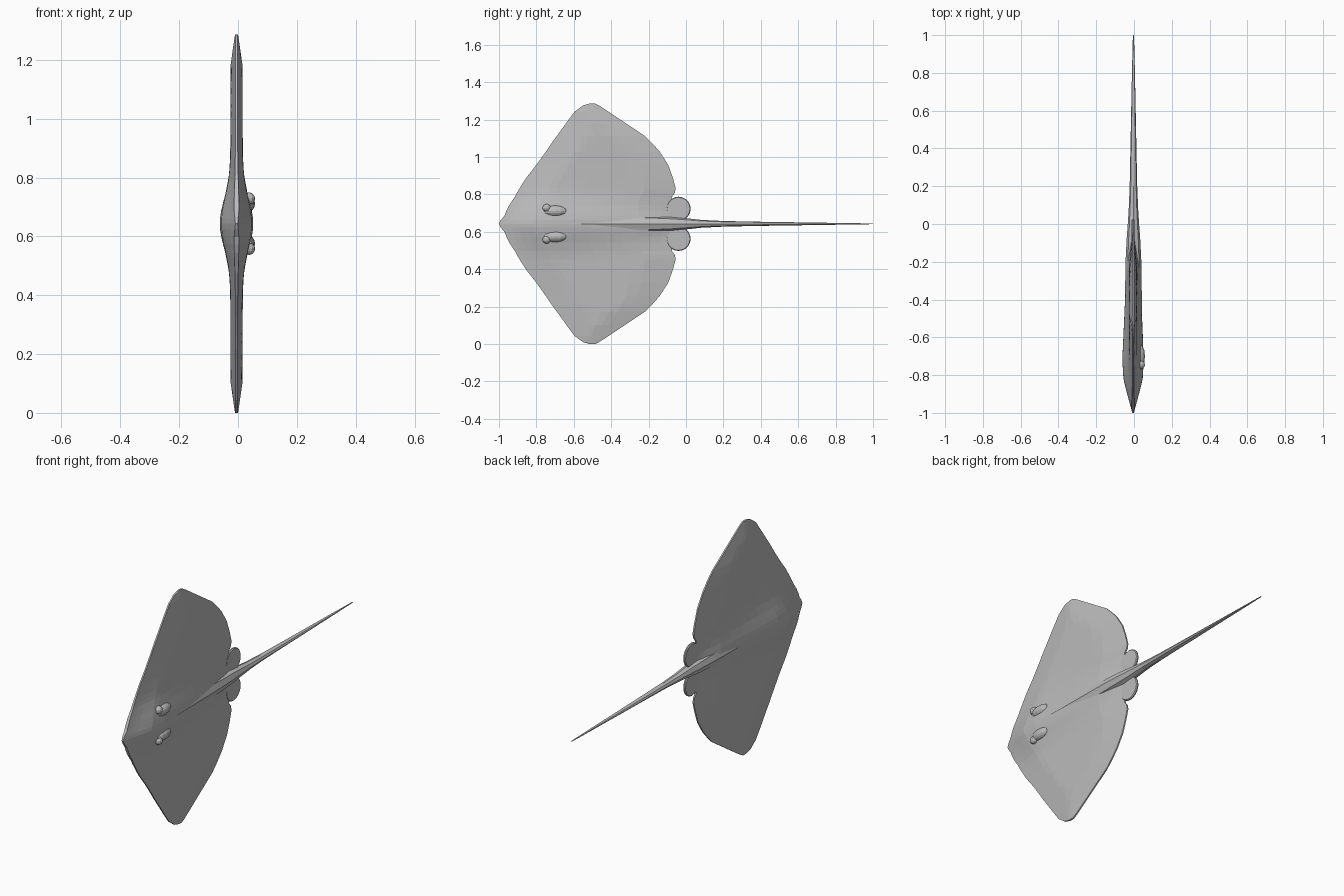
import bpy, bmesh, math

cube = bpy.data.objects.get("Cube")
if cube:
    bpy.data.objects.remove(cube, do_unlink=True)

MID = 0.643   # height of the ray's spine line
PLANE = -0.005  # x position of the thin fin sheet

grey = bpy.data.materials.new("ray grey")
grey.use_nodes = True
colour = (0.5, 0.5, 0.5, 1)
grey.diffuse_color = colour
grey.node_tree.nodes["Principled BSDF"].inputs["Base Color"].default_value = colour


def interp(table, v):
    """Linear lookup in a list of (position, value) pairs."""
    if v <= table[0][0]:
        return table[0][1]
    for (a, p), (b, q) in zip(table, table[1:]):
        if v <= b:
            return p + (q - p) * (v - a) / (b - a)
    return table[-1][1]


def loft(name, rings):
    """Skin a list of closed rings of points and cap both ends."""
    bm = bmesh.new()
    loops = [[bm.verts.new(p) for p in ring] for ring in rings]
    n = len(loops[0])
    for a, b in zip(loops, loops[1:]):
        for i in range(n):
            j = (i + 1) % n
            bm.faces.new((a[i], a[j], b[j], b[i]))
    bm.faces.new(loops[0])
    bm.faces.new(loops[-1])
    bmesh.ops.recalc_face_normals(bm, faces=bm.faces)
    mesh = bpy.data.meshes.new(name)
    bm.to_mesh(mesh)
    bm.free()
    mesh.materials.append(grey)
    obj = bpy.data.objects.new(name, mesh)
    bpy.context.collection.objects.link(obj)
    return obj


# Disc: (span, leading edge y, trailing edge y)
outline = [(0, -1, -.05), (.02, -.99, -.06), (.045, -.97, -.07), (.07, -.96, -.08),
           (.1, -.945, -.08), (.145, -.915, -.075), (.165, -.905, -.06),
           (.19, -.89, -.055), (.245, -.855, -.07), (.315, -.80, -.095),
           (.385, -.75, -.14), (.43, -.72, -.18), (.47, -.69, -.22),
           (.54, -.64, -.325), (.60, -.595, -.415), (.633, -.55, -.465),
           (.643, -.515, -.485)]
chord = [0, .02, .05, .09, .14, .19, .24, .29, .35, .42, .5, .6, .7, .8, .88, .94, .98, 1]
hump_height = [(-1, 0), (-.93, .012), (-.82, .03), (-.72, .036), (-.5, .026), (-.2, .012), (-.05, 0)]
hump_width = [(-.95, .1), (-.72, .12), (-.4, .1), (-.1, .05)]


def half_thickness(span, y, lead, trail):
    rim = min(y - lead, trail - y) * .6
    rim = min(rim, (.65 - span) * .9)
    plateau = .017 * min(1, max(0, rim) / .1)
    hump = interp(hump_height, y) * math.exp(-(span / interp(hump_width, y)) ** 2)
    return .004 + plateau + hump


def disc_ring(span, lead, trail, side):
    upper, lower = [], []
    for t in chord:
        y = lead + t * (trail - lead)
        h = half_thickness(span, y, lead, trail)
        z = MID + side * span
        upper.append((PLANE + h, y, z))
        lower.append((PLANE - h, y, z))
    return upper + lower[::-1]


rings = [disc_ring(*row, -1) for row in reversed(outline)]
rings += [disc_ring(*row, 1) for row in outline[1:]]
loft("disc", rings)

# Spine and whip tail: (y, half width, half depth)
spine = [(-.9, .02, .02), (-.82, .045, .038), (-.72, .06, .052), (-.6, .062, .05),
         (-.5, .06, .046), (-.35, .052, .044), (-.2, .045, .042), (-.08, .038, .036),
         (0, .03, .03), (.08, .021, .025), (.2, .015, .02), (.4, .011, .016),
         (.6, .008, .012), (.8, .005, .008), (1, .002, .003)]
corners = [math.tau * i / 8 for i in range(8)]
loft("spine_and_tail",
     [[(d * math.cos(a) - .003, y, MID + w * math.sin(a)) for a in corners]
      for y, w, d in spine])

# Paired parts: rear fins, eyes and the swelling behind each eye
for side, label in ((1, "upper"), (-1, "lower")):
    fin = []
    for x, scale in ((-.007, .94), (-.003, 1), (.003, 1), (.007, .94)):
        fin.append([(x + PLANE, -.04 + .065 * scale * math.cos(math.tau * i / 20),
                     MID + side * (.08 + .065 * scale * math.sin(math.tau * i / 20)))
                    for i in range(20)])
    loft(label + "_rear_fin", fin)

    for part, loc, size in (("eye", (.038, -.745, .085), (.02, .022, .021)),
                            ("eye_swelling", (.03, -.70, .068), (.028, .065, .03))):
        bpy.ops.mesh.primitive_uv_sphere_add(
            segments=12, ring_count=8, radius=1,
            location=(loc[0], loc[1], MID + side * loc[2]))
        ball = bpy.context.object
        ball.name = label + "_" + part
        ball.scale = size
        ball.data.materials.append(grey)
